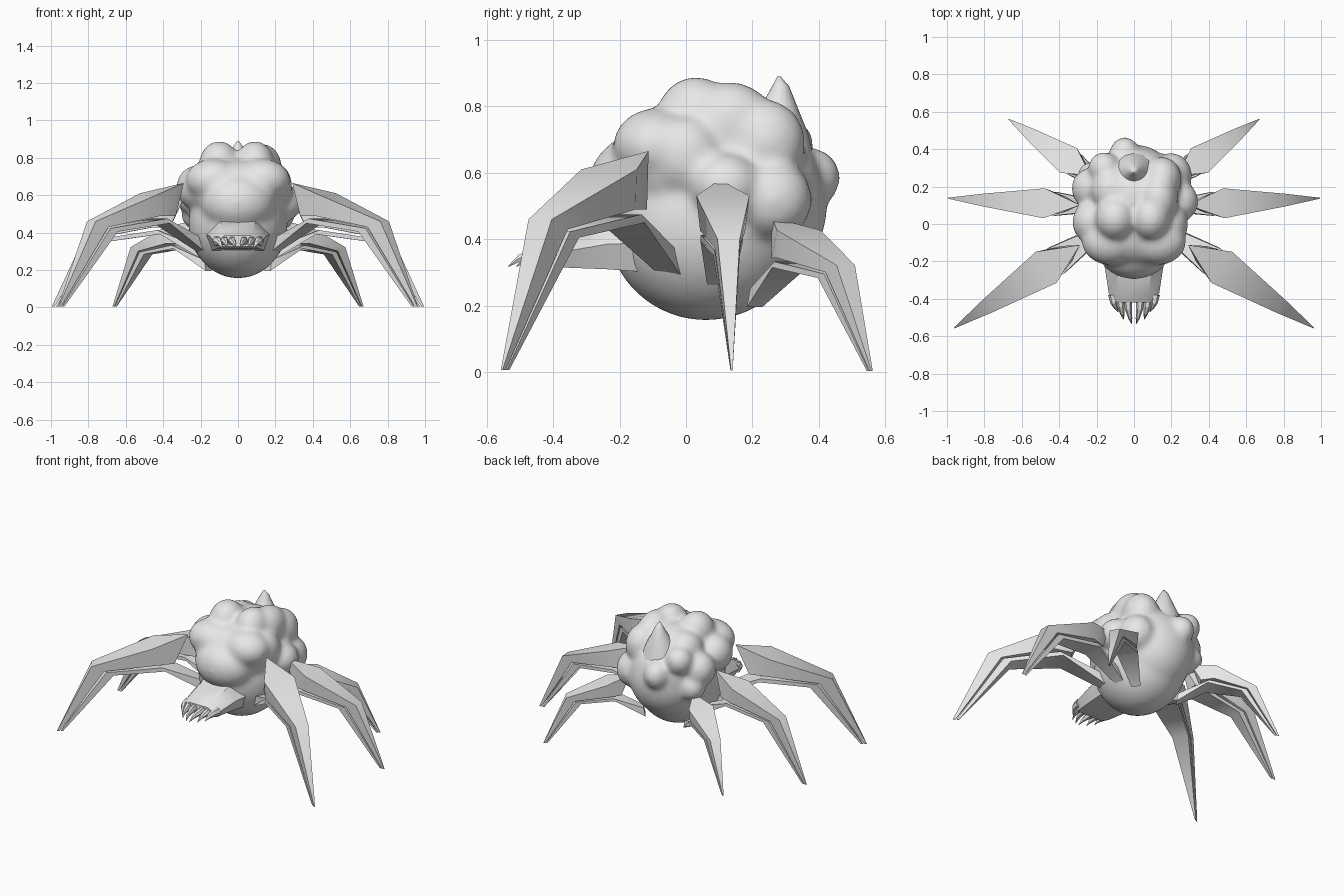
import bpy, bmesh, math
from mathutils import Vector

if "Cube" in bpy.data.objects:
    bpy.data.objects.remove(bpy.data.objects["Cube"])

grey = bpy.data.materials.new("pale_grey")
grey.diffuse_color = (0.8, 0.8, 0.8, 1)
grey.use_nodes = True
grey.node_tree.nodes["Principled BSDF"].inputs["Base Color"].default_value = grey.diffuse_color


def make(name, bm, smooth=None):
    bmesh.ops.recalc_face_normals(bm, faces=bm.faces[:])
    me = bpy.data.meshes.new(name)
    bm.to_mesh(me)
    bm.free()
    me.materials.append(grey)
    ob = bpy.data.objects.new(name, me)
    bpy.context.collection.objects.link(ob)
    if smooth:
        bpy.context.view_layer.objects.active = ob
        ob.select_set(True)
        bpy.ops.object.shade_smooth_by_angle(angle=math.radians(smooth))
        ob.select_set(False)
    return ob


def loft(bm, rings):
    """Skin a list of equal-length point rings and cap both ends."""
    vs = [[bm.verts.new(p) for p in r] for r in rings]
    n = len(vs[0])
    for a, b in zip(vs, vs[1:]):
        for i in range(n):
            bm.faces.new((a[i], a[(i + 1) % n], b[(i + 1) % n], b[i]))
    bm.faces.new(vs[0])
    bm.faces.new(vs[-1][::-1])


# Body: smooth round belly with swollen lumps, fused by a remesh
# each blob: centre x, y, z, radius x, y, z
blobs = [
    (0, 0.06, 0.45, 0.265, 0.30, 0.295),      # belly
    (0, 0.16, 0.50, 0.25, 0.265, 0.265),
    (0, -0.05, 0.62, 0.26, 0.18, 0.17),       # chest
    (0, 0.14, 0.63, 0.24, 0.21, 0.20),        # back
    (0, 0.23, 0.55, 0.235, 0.18, 0.20),
    (0, -0.125, 0.56, 0.20, 0.17, 0.16),      # breast
    (-0.10, 0.03, 0.76, 0.11, 0.12, 0.13),    # top left
    (0.09, 0.03, 0.765, 0.105, 0.12, 0.125),  # top right ridge
    (0.13, 0.13, 0.745, 0.105, 0.14, 0.13),
    (0.15, 0.24, 0.69, 0.105, 0.12, 0.13),
    (0.13, -0.09, 0.68, 0.15, 0.13, 0.115),   # shoulders
    (-0.13, -0.09, 0.68, 0.15, 0.13, 0.115),
    (0.20, 0.00, 0.65, 0.09, 0.11, 0.12),
    (-0.22, 0.01, 0.64, 0.11, 0.12, 0.12),
    (0.24, 0.12, 0.56, 0.105, 0.11, 0.10),    # flanks
    (-0.23, 0.19, 0.60, 0.105, 0.11, 0.11),
    (0.20, 0.26, 0.52, 0.11, 0.12, 0.12),
    (-0.16, 0.30, 0.68, 0.085, 0.085, 0.09),  # rear
    (-0.05, 0.38, 0.585, 0.08, 0.085, 0.09),
    (-0.22, 0.25, 0.50, 0.085, 0.085, 0.085),
    (-0.12, 0.18, 0.71, 0.11, 0.12, 0.11),
]
bm = bmesh.new()
for x, y, z, rx, ry, rz in blobs:
    res = bmesh.ops.create_icosphere(bm, subdivisions=4, radius=1)
    for v in res["verts"]:
        v.co = Vector((x + v.co.x * rx, y + v.co.y * ry, z + v.co.z * rz))
body = make("body", bm)
rem = body.modifiers.new("fuse", 'REMESH')
rem.mode = 'VOXEL'
rem.voxel_size = 0.014
rem.use_smooth_shade = True
sm = body.modifiers.new("soften", 'SMOOTH')
sm.factor = 0.5
sm.iterations = 18

# Horn on the back
bm = bmesh.new()
spine = [(0.24, 0.58, 0.16), (0.262, 0.72, 0.105), (0.28, 0.80, 0.055),
         (0.285, 0.86, 0.026), (0.28, 0.89, 0.005)]
loft(bm, [[(r * math.cos(k * math.tau / 16), y + r * math.sin(k * math.tau / 16), z)
           for k in range(16)] for y, z, r in spine])
make("back_horn", bm, 60)

# Head: tapered block with chamfered top
bm = bmesh.new()
rings = []
for y, hw, lo, hi in [(-0.10, 0.18, 0.30, 0.48), (-0.24, 0.155, 0.31, 0.46),
                      (-0.37, 0.135, 0.315, 0.41), (-0.42, 0.115, 0.325, 0.385)]:
    mid = (lo + hi) / 2
    rings.append([(-hw * 0.8, y, lo), (hw * 0.8, y, lo), (hw, y, mid),
                  (hw * 0.6, y, hi), (-hw * 0.6, y, hi), (-hw, y, mid)])
loft(bm, rings)
make("head", bm, 35)

# Fangs: hooked spikes across the front of the head
bm = bmesh.new()
for side in (-1, 1):
    for x, tipx, tipy in [(0.035, 0.012, -0.535), (0.075, 0.055, -0.51), (0.115, 0.085, -0.47)]:
        rings = []
        for t, z, r in [(0, 0.355, 0.028), (0.5, 0.355, 0.022), (0.8, 0.342, 0.013), (1, 0.318, 0.002)]:
            cx = side * (x + (tipx - x) * t * t)
            cy = -0.38 + (tipy + 0.38) * t
            rings.append([(cx + 0.85 * r * math.cos(k * math.tau / 6), cy,
                           z + r * math.sin(k * math.tau / 6)) for k in range(6)])
        loft(bm, rings)
make("fangs", bm)

# Legs: an outer blade from hip to tip over an inner blade rooted in the belly
# each edge point: distance along leg, height, half width
OUTER_TOP = [(0.03, 0.665, 0.012), (0.29, 0.61, 1.0), (0.745, 0.46, 0.42), (1.0, 0.006, 0.03)]
OUTER_LOW = [(0.13, 0.49, 0.5), (0.27, 0.49, 0.85), (0.65, 0.43, 0.48), (0.98, 0.006, 0.03)]
INNER_TOP = [(-0.12, 0.36, 0.3), (0.22, 0.475, 0.8), (0.635, 0.423, 0.48), (0.972, 0.006, 0.03)]
INNER_LOW = [(-0.14, 0.28, 0.35), (0.20, 0.45, 0.80), (0.58, 0.405, 0.5), (0.955, 0.006, 0.03)]


def leg(name, base, tip, lift, width):
    base, tip = Vector((*base, 0)), Vector((*tip, 0))
    along = tip - base
    across = Vector((-along.y, along.x, 0)).normalized() * width
    bm = bmesh.new()
    for top, low in ((OUTER_TOP, OUTER_LOW), (INNER_TOP, INNER_LOW)):
        rings = []
        for a, b in zip(top, low):
            ring = []
            for (s, z, w), sides in ((a, (-1, 1)), (b, (1, -1))):
                c = base + along * s + Vector((0, 0, z * lift))
                ring += [c + across * w * k for k in sides]
            rings.append(ring)
        loft(bm, rings)
    make(name, bm, 50)


for side, word in ((1, "right"), (-1, "left")):
    for name, base, tip, lift, width in [
            ("front", (0.27, -0.10), (0.96, -0.555), 1.0, 0.10),
            ("middle", (0.27, 0.10), (0.995, 0.138), 0.87, 0.08),
            ("back", (0.22, 0.25), (0.67, 0.56), 0.70, 0.08)]:
        leg(f"{name}_leg_{word}", (base[0] * side, base[1]), (tip[0] * side, tip[1]), lift, width)
